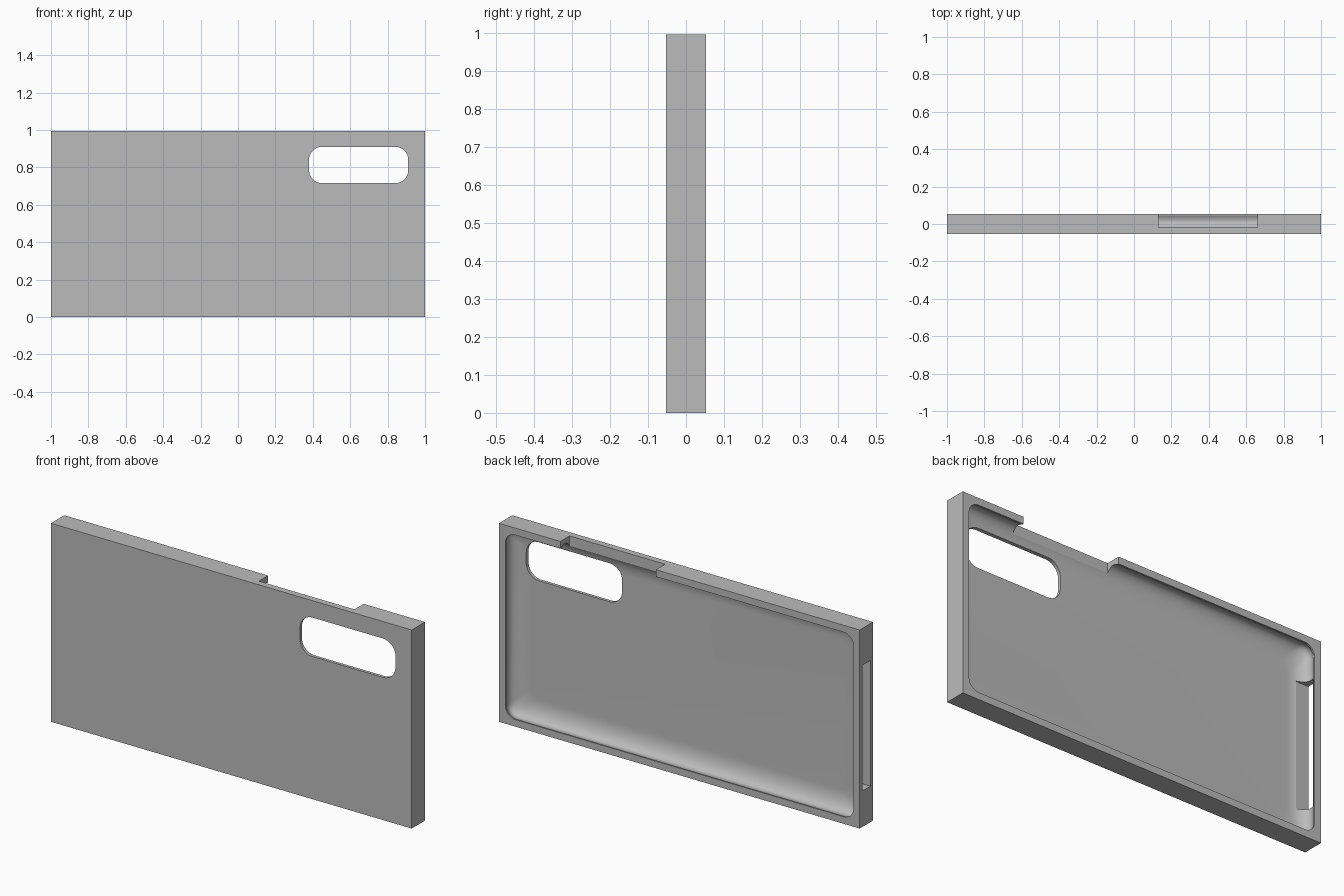
import bpy, bmesh, math
from mathutils import Vector

cube = bpy.data.objects.get("Cube")
if cube:
    bpy.data.objects.remove(cube, do_unlink=True)

W, D, H = 2.0, 0.105, 0.995      # overall width, depth, height

grey = bpy.data.materials.new("case_grey")
grey.use_nodes = True
colour = (0.5, 0.5, 0.5, 1)
grey.diffuse_color = colour
grey.node_tree.nodes["Principled BSDF"].inputs["Base Color"].default_value = colour


def rounded_rect(x0, x1, z0, z1, r, y, steps=10):
    """Points of a rounded rectangle lying in an xz plane."""
    corners = [(x1 - r, z1 - r), (x0 + r, z1 - r), (x0 + r, z0 + r), (x1 - r, z0 + r)]
    points = []
    for i, (cx, cz) in enumerate(corners):
        for k in range(steps + 1):
            a = math.pi / 2 * (i + k / steps)
            points.append(Vector((cx + r * math.cos(a), y, cz + r * math.sin(a))))
    return points


def loft(name, loops):
    """Closed solid skinned through matching loops of points."""
    bm = bmesh.new()
    rings = [[bm.verts.new(p) for p in loop] for loop in loops]
    n = len(rings[0])
    for a, b in zip(rings, rings[1:]):
        for i in range(n):
            j = (i + 1) % n
            bm.faces.new((a[i], a[j], b[j], b[i]))
    bm.faces.new(rings[0])
    bm.faces.new(rings[-1])
    bmesh.ops.recalc_face_normals(bm, faces=bm.faces)
    mesh = bpy.data.meshes.new(name)
    bm.to_mesh(mesh)
    bm.free()
    obj = bpy.data.objects.new(name, mesh)
    bpy.context.collection.objects.link(obj)
    mesh.materials.append(grey)
    return obj


def box(name, x0, x1, y0, y1, z0, z1):
    corners = [(x0, z0), (x1, z0), (x1, z1), (x0, z1)]
    return loft(name, [[Vector((x, y, z)) for x, z in corners] for y in (y0, y1)])


# Outer block
case = box("case_shell", -W / 2, W / 2, -D / 2, D / 2, 0, H)

# Cavity section: curved from the floor out to the widest point, then in to the lip
floor_y, wide_y, lip_y = -0.037, 0.015, 0.045
floor_inset, wide_inset, lip_inset = 0.12, 0.025, 0.035
section = []
for k in range(13):
    a = math.pi / 2 * k / 12
    section.append((floor_inset - (floor_inset - wide_inset) * math.sin(a),
                    wide_y - (wide_y - floor_y) * math.cos(a)))
for k in range(1, 6):
    t = k / 5
    section.append((wide_inset + (lip_inset - wide_inset) * t * t,
                    wide_y + (lip_y - wide_y) * t))
section.append((lip_inset, D))
cavity = loft("cavity_cutter", [
    rounded_rect(-W / 2 + s, W / 2 - s, s, H - s, 0.055, y) for s, y in section])

# Lens window, button notch and end slot
window = loft("window_cutter", [
    rounded_rect(0.38, 0.91, 0.715, 0.91, 0.07, y) for y in (-0.1, 0.0)])
notch = box("notch_cutter", 0.13, 0.66, -0.02, 0.1, 0.9, 1.1)
slot = box("slot_cutter", -1.1, -0.93, -0.032, 0.032, 0.18, 0.81)

for cutter in (cavity, window, notch, slot):
    cutter.hide_render = True
    mod = case.modifiers.new(cutter.name, "BOOLEAN")
    mod.operation = "DIFFERENCE"
    mod.solver = "EXACT"
    mod.object = cutter

# Bake the cuts and drop the cutters
bpy.context.view_layer.update()
graph = bpy.context.evaluated_depsgraph_get()
result = bpy.data.meshes.new_from_object(case.evaluated_get(graph))
case.modifiers.clear()
case.data = result
for cutter in (cavity, window, notch, slot):
    bpy.data.objects.remove(cutter, do_unlink=True)

# Smooth the curved walls, keep the edges crisp
bpy.ops.object.select_all(action="DESELECT")
case.select_set(True)
bpy.context.view_layer.objects.active = case
bpy.ops.object.shade_smooth_by_angle(angle=math.radians(25))
